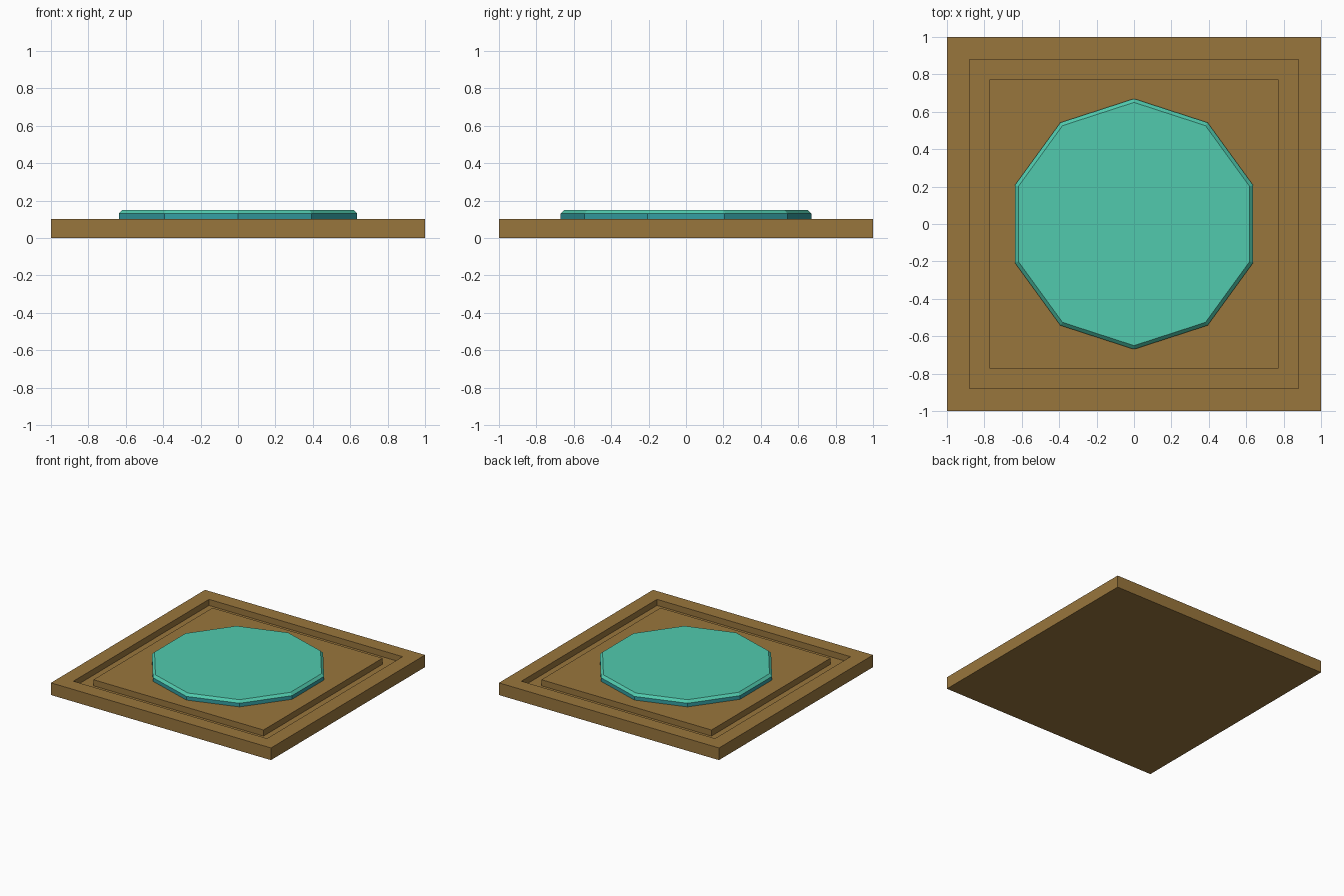
import bpy, bmesh, math

if "Cube" in bpy.data.objects:
    bpy.data.objects.remove(bpy.data.objects["Cube"])


def material(name, color):
    m = bpy.data.materials.new(name)
    m.diffuse_color = (*color, 1.0)
    m.use_nodes = True
    m.node_tree.nodes["Principled BSDF"].inputs["Base Color"].default_value = m.diffuse_color
    return m


def lathe(name, sides, start, profile, mats):
    """Loft regular polygon rings (radius, z) from bottom to top and cap both ends."""
    bm = bmesh.new()
    rings = []
    for r, z in profile:
        rings.append([bm.verts.new((r * math.cos(start + math.tau * i / sides),
                                    r * math.sin(start + math.tau * i / sides), z))
                      for i in range(sides)])
    for a, b in zip(rings, rings[1:]):
        for i in range(sides):
            j = (i + 1) % sides
            bm.faces.new((a[i], a[j], b[j], b[i]))
    bm.faces.new(rings[0][::-1])
    bm.faces.new(rings[-1])
    bmesh.ops.recalc_face_normals(bm, faces=bm.faces)
    # second material, if any, goes on the upright walls
    if len(mats) > 1:
        for f in bm.faces:
            f.material_index = 1 if abs(f.normal.z) < 0.1 else 0
    me = bpy.data.meshes.new(name)
    bm.to_mesh(me)
    bm.free()
    for m in mats:
        me.materials.append(m)
    ob = bpy.data.objects.new(name, me)
    bpy.context.collection.objects.link(ob)
    return ob


brown = material("brown", (0.318, 0.180, 0.046))
mint = material("mint green", (0.082, 0.590, 0.420))
teal = material("teal", (0.035, 0.350, 0.370))

# Square base tile with a sunken groove between rim and centre panel
D = math.sqrt(2)
lathe("base_tile", 4, math.pi / 4,
      [(1.0 * D, 0), (1.0 * D, 0.1), (0.88 * D, 0.1), (0.88 * D, 0.05),
       (0.773 * D, 0.05), (0.773 * D, 0.1)], [brown])

# Ten-sided plate with a bevelled top edge
lathe("decagon_plate", 10, math.pi / 2,
      [(0.67, 0.095), (0.67, 0.13), (0.65, 0.15)], [mint, teal])
